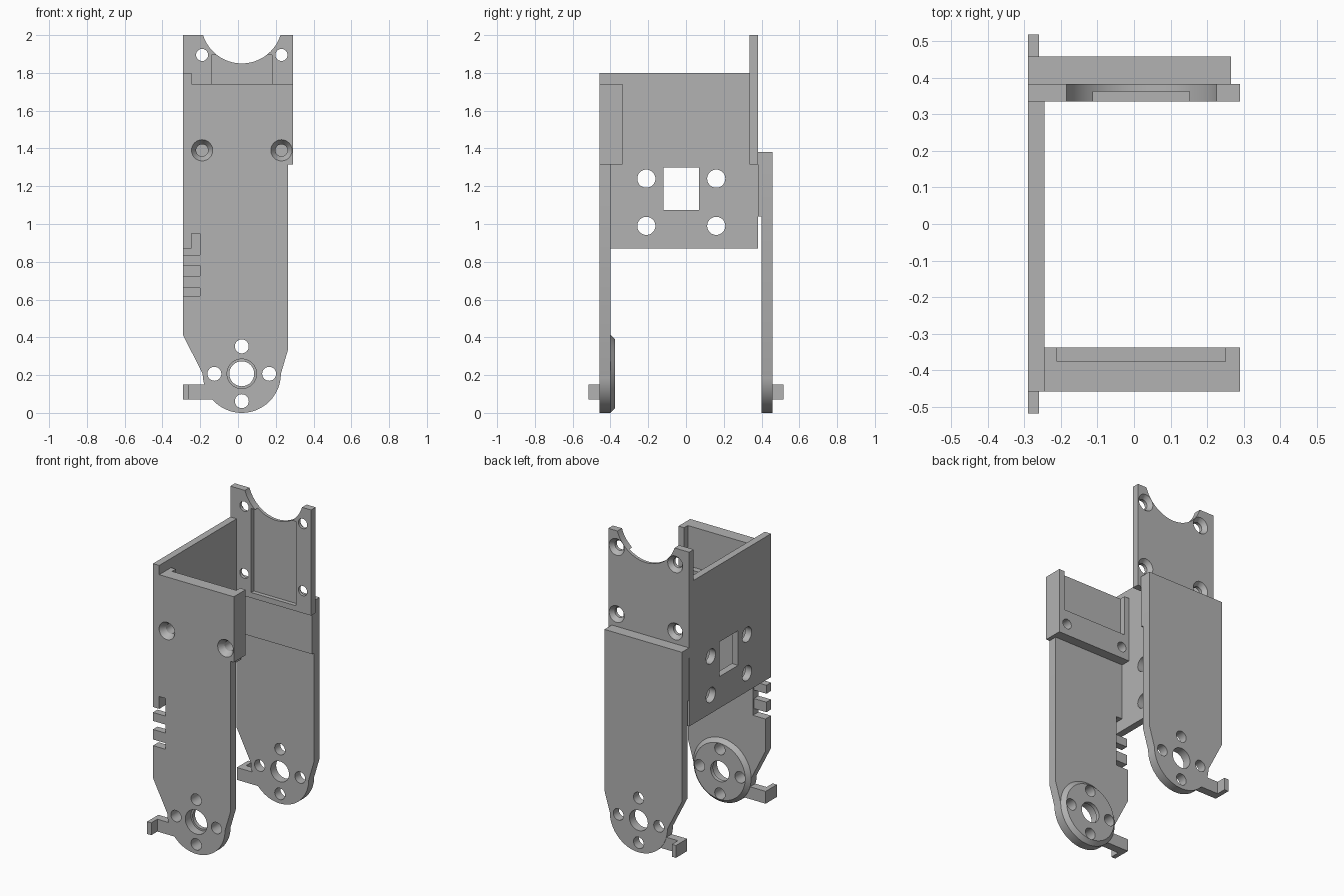
import bpy, bmesh
from math import sin, cos, pi, radians
from mathutils import Matrix, Vector

if "Cube" in bpy.data.objects:
    bpy.data.objects.remove(bpy.data.objects["Cube"])

grey = bpy.data.materials.new("plain grey")
grey.use_nodes = True
COLOUR = (0.45, 0.45, 0.45, 1)
grey.diffuse_color = COLOUR
grey.node_tree.nodes["Principled BSDF"].inputs["Base Color"].default_value = COLOUR


def finish(name, bm):
    bmesh.ops.recalc_face_normals(bm, faces=bm.faces)
    mesh = bpy.data.meshes.new(name)
    bm.to_mesh(mesh)
    bm.free()
    mesh.materials.append(grey)
    ob = bpy.data.objects.new(name, mesh)
    bpy.context.collection.objects.link(ob)
    return ob


def prism(name, outline, a, b, axis="y"):
    """Extrude an outline (u, z) from a to b along y or x."""
    bm = bmesh.new()
    place = (lambda u, z: (u, a, z)) if axis == "y" else (lambda u, z: (a, u, z))
    face = bm.faces.new([bm.verts.new(place(u, z)) for u, z in outline])
    new = bmesh.ops.extrude_face_region(bm, geom=[face])["geom"]
    step = Vector((0, b - a, 0)) if axis == "y" else Vector((b - a, 0, 0))
    bmesh.ops.translate(bm, vec=step, verts=[g for g in new if isinstance(g, bmesh.types.BMVert)])
    return finish(name, bm)


def box(name, x0, x1, y0, y1, z0, z1):
    return prism(name, [(x0, z0), (x1, z0), (x1, z1), (x0, z1)], y0, y1)


def cone(name, x, z, y0, y1, r0, r1, sides=40):
    """Round solid along y, radius r0 at y0 and r1 at y1."""
    bm = bmesh.new()
    turn = Matrix.Translation((x, (y0 + y1) / 2, z)) @ Matrix.Rotation(-pi / 2, 4, "X")
    bmesh.ops.create_cone(bm, cap_ends=True, segments=sides, radius1=r0, radius2=r1,
                          depth=y1 - y0, matrix=turn)
    return finish(name, bm)


def cut(ob, cutters):
    for c in cutters:
        mod = ob.modifiers.new("cut", "BOOLEAN")
        mod.operation, mod.solver, mod.object = "DIFFERENCE", "EXACT", c
    bpy.context.view_layer.update()
    deps = bpy.context.evaluated_depsgraph_get()
    mesh = bpy.data.meshes.new_from_object(ob.evaluated_get(deps))
    ob.modifiers.clear()
    ob.data = mesh
    for c in cutters:
        bpy.data.objects.remove(c)


CX, CZ, R = 0.02, 0.207, 0.207      # pivot centre and rounded end
L, RT, INNER = -0.29, 0.265, -0.245  # side edges and inner face of side wall


def arc(cx, cz, r, a0, a1, n=32):
    angles = [radians(a0 + (a1 - a0) * i / n) for i in range(n + 1)]
    return [(cx + r * cos(a), cz + r * sin(a)) for a in angles]


def pivot_holes(y0, y1, r):
    holes = [cone("cutter", CX, CZ, y0, y1, r, r)]
    for i in range(4):
        a = i * pi / 2
        holes.append(cone("cutter", CX + 0.145 * cos(a), CZ + 0.145 * sin(a),
                          y0, y1, 0.037, 0.037, 24))
    return holes


rounded_end = [(L, 0.41)] + arc(CX, CZ, R, 180, 360) + [(RT, 0.335)]

# Front arm with side notch
front = prism("front_arm", rounded_end + [(RT, 1.315), (INNER, 1.315), (INNER, 0.95),
              (-0.2, 0.95), (-0.2, 0.62), (L, 0.62)], -0.457, -0.4)
cut(front, pivot_holes(-0.6, -0.3, 0.078))

# Chamfered boss on the inside of the front arm
boss = cone("front_arm_boss", CX, CZ, -0.4, -0.375, R, R - 0.025, 64)
cut(boss, pivot_holes(-0.6, -0.3, 0.066))

# Comb teeth in the notch
for i, (z0, z1) in enumerate([(0.66, 0.725), (0.78, 0.835)]):
    box(f"comb_tooth_{i + 1}", L, -0.2, -0.457, -0.41, z0, z1)

# Thick upper block with rear pocket and countersunk screw holes
block = box("front_block", INNER, 0.29, -0.457, -0.337, 1.315, 1.74)
cutters = [box("cutter", -0.21, 0.25, -0.375, -0.2, 1.48, 1.9)]
for x in (-0.19, 0.23):
    cutters += [cone("cutter", x, 1.39, -0.6, -0.2, 0.032, 0.032, 24),
                cone("cutter", x, 1.39, -0.458, -0.42, 0.057, 0.032, 24)]
cut(block, cutters)

# Side wall with square window and bolt holes
side = prism("side_wall", [(-0.457, 0.87), (0.38, 0.87), (0.38, 1.315), (0.335, 1.315),
             (0.335, 1.8), (-0.457, 1.8)], L, INNER, "x")
cutters = [box("cutter", -0.4, -0.1, -0.12, 0.07, 1.075, 1.3)]
for y in (-0.21, 0.16):
    for z in (0.99, 1.24):
        cutters.append(prism("cutter", arc(y, z, 0.048, 0, 350, 35), -0.4, -0.1, "x"))
cut(side, cutters)

# Back upper plate with scooped top, front pocket and countersunk holes
upper = prism("back_upper_plate", [(L, 1.315), (0.29, 1.315), (0.29, 2.0)]
              + arc(CX, 2.065, 0.215, -17.6, -162.4) + [(L, 2.0)], 0.335, 0.382)
cutters = [box("cutter", -0.14, 0.18, 0.2, 0.362, 1.35, 1.895)]
for x in (-0.19, 0.23):
    for z in (1.46, 1.895):
        cutters += [cone("cutter", x, z, 0.2, 0.5, 0.032, 0.032, 24),
                    cone("cutter", x, z, 0.355, 0.383, 0.032, 0.055, 24)]
cut(upper, cutters)

# Back arm and the pad joining it to the upper plate
back = prism("back_arm", rounded_end + [(RT, 1.38), (L, 1.38)], 0.4, 0.457)
cut(back, pivot_holes(0.3, 0.6, 0.066))
box("back_joining_pad", L, RT, 0.382, 0.4, 1.04, 1.38)

# Hooked cable clips beside both pivots
for name, s in (("front_clip", -1), ("back_clip", 1)):
    ya, yb, yc = 0.402 * s, 0.455 * s, 0.517 * s
    box(name + "_arm", -0.26, -0.13, min(ya, yb), max(ya, yb), 0.07, 0.15)
    box(name + "_hook", L, -0.26, min(ya, yc), max(ya, yc), 0.07, 0.15)

# Smooth round surfaces, keep edges sharp
bpy.ops.object.select_all(action="DESELECT")
for ob in bpy.context.collection.objects:
    if ob.type == "MESH" and grey.name in ob.data.materials:
        ob.select_set(True)
        bpy.context.view_layer.objects.active = ob
bpy.ops.object.shade_smooth_by_angle(angle=radians(25))
